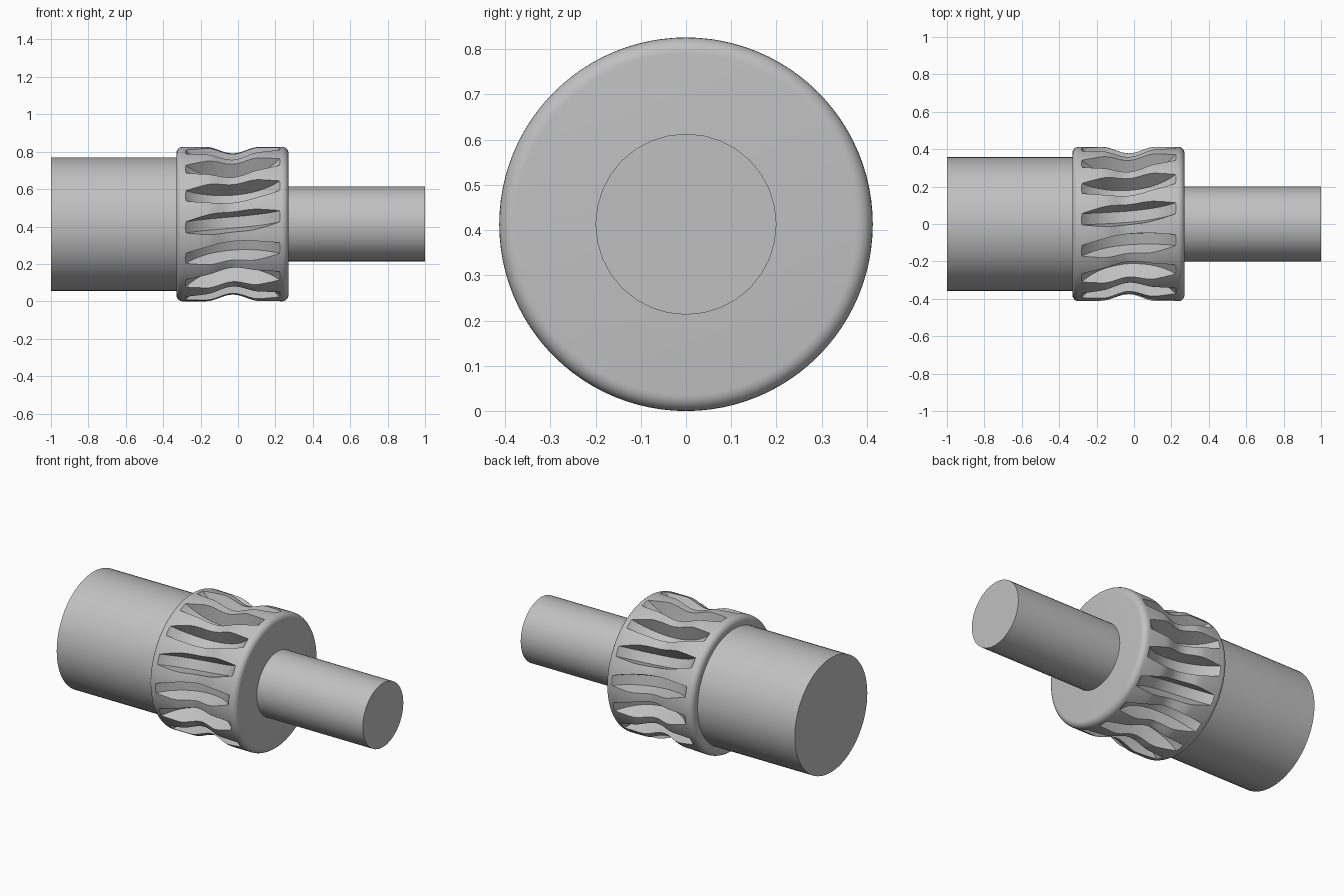
import bpy, bmesh
from math import sin, cos, pi, radians, hypot
from mathutils import Vector

cube = bpy.data.objects.get("Cube")
if cube:
    bpy.data.objects.remove(cube)

AXIS_Z = 0.413      # height of the shaft axis
RIM = 0.413         # outer radius of the gear
MID = -0.028        # middle of the gear along x
THROAT = 0.035      # depth of the throat
WORM = 0.618        # distance from the axis to the centre of the cutting arc
TEETH = 15

steel = bpy.data.materials.new("grey steel")
steel.use_nodes = True
steel.diffuse_color = (0.53, 0.53, 0.53, 1)
steel.node_tree.nodes["Principled BSDF"].inputs["Base Color"].default_value = steel.diffuse_color


def polar(x, r, angle, side=0.0):
    """Point at radius r around the x axis, moved sideways along the tangent."""
    return Vector((x, -r * cos(angle) + side * sin(angle),
                   AXIS_Z + r * sin(angle) + side * cos(angle)))


def loft(bm, rings):
    """Skin closed rings of points and cap both ends."""
    rings = [[bm.verts.new(p) for p in ring] for ring in rings]
    n = len(rings[0])
    for a, b in zip(rings, rings[1:]):
        for i in range(n):
            j = (i + 1) % n
            bm.faces.new((a[i], a[j], b[j], b[i]))
    bm.faces.new(rings[0])
    bm.faces.new(rings[-1])


def finish(bm, name):
    bmesh.ops.recalc_face_normals(bm, faces=bm.faces)
    mesh = bpy.data.meshes.new(name)
    bm.to_mesh(mesh)
    bm.free()
    mesh.materials.append(steel)
    obj = bpy.data.objects.new(name, mesh)
    bpy.context.collection.objects.link(obj)
    return obj


def turned(name, profile, sides):
    """Solid of revolution about the shaft axis from (x, radius) pairs."""
    bm = bmesh.new()
    loft(bm, [[polar(x, r, 2 * pi * i / sides) for i in range(sides)] for x, r in profile])
    return finish(bm, name)


def smooth(obj):
    bpy.ops.object.select_all(action="DESELECT")
    obj.select_set(True)
    bpy.context.view_layer.objects.active = obj
    bpy.ops.object.shade_smooth_by_angle(angle=radians(30))


# Shafts on both sides of the gear
smooth(turned("thick_shaft", [(-1, 0.357), (-0.33, 0.357)], 64))
smooth(turned("thin_shaft", [(0.27, 0.2), (1, 0.2)], 32))

# Gear blank: rounded rims and a curved throat
fillet = 0.035
steps = [i * pi / 12 for i in range(7)]
left = [(-0.33 + fillet * (1 - sin(a)), RIM - fillet * (1 - cos(a))) for a in steps]
left = [(-0.33 + fillet * (1 - cos(a)), RIM - fillet * (1 - sin(a))) for a in steps]
right = [(2 * -0.03 - x, r) for x, r in reversed(left)]
half = 0.145
throat = []
for i in range(17):
    u = i / 8 - 1
    throat.append((MID + half * u, RIM - THROAT * (0.5 + 0.5 * cos(pi * u))))
gear = turned("worm_gear", left + throat + right, 96)

# Tooth gaps: tapered cutter swept along an arc, slightly twisted
TIP, BASE = 0.325, 0.21
bm = bmesh.new()
for k in range(TEETH):
    start = radians(1.7) + 2 * pi * k / TEETH
    rings = []
    for i in range(21):
        phi = radians(-62 + 6.2 * i)
        ring = []
        for rho, side in ((TIP, -0.03), (TIP, 0.03), (BASE, 0.064), (BASE, -0.064)):
            dx = rho * sin(phi)
            ring.append(polar(MID + dx, WORM - rho * cos(phi), start + 0.29 * dx, side))
        rings.append(ring)
    loft(bm, rings)
cutter = finish(bm, "tooth_gap_cutter")
cutter.hide_render = True

cut = gear.modifiers.new("tooth gaps", "BOOLEAN")
cut.operation = "DIFFERENCE"
cut.solver = "EXACT"
cut.object = cutter
bpy.context.view_layer.objects.active = gear
bpy.ops.object.modifier_apply(modifier=cut.name)
bpy.data.objects.remove(cutter)
smooth(gear)
